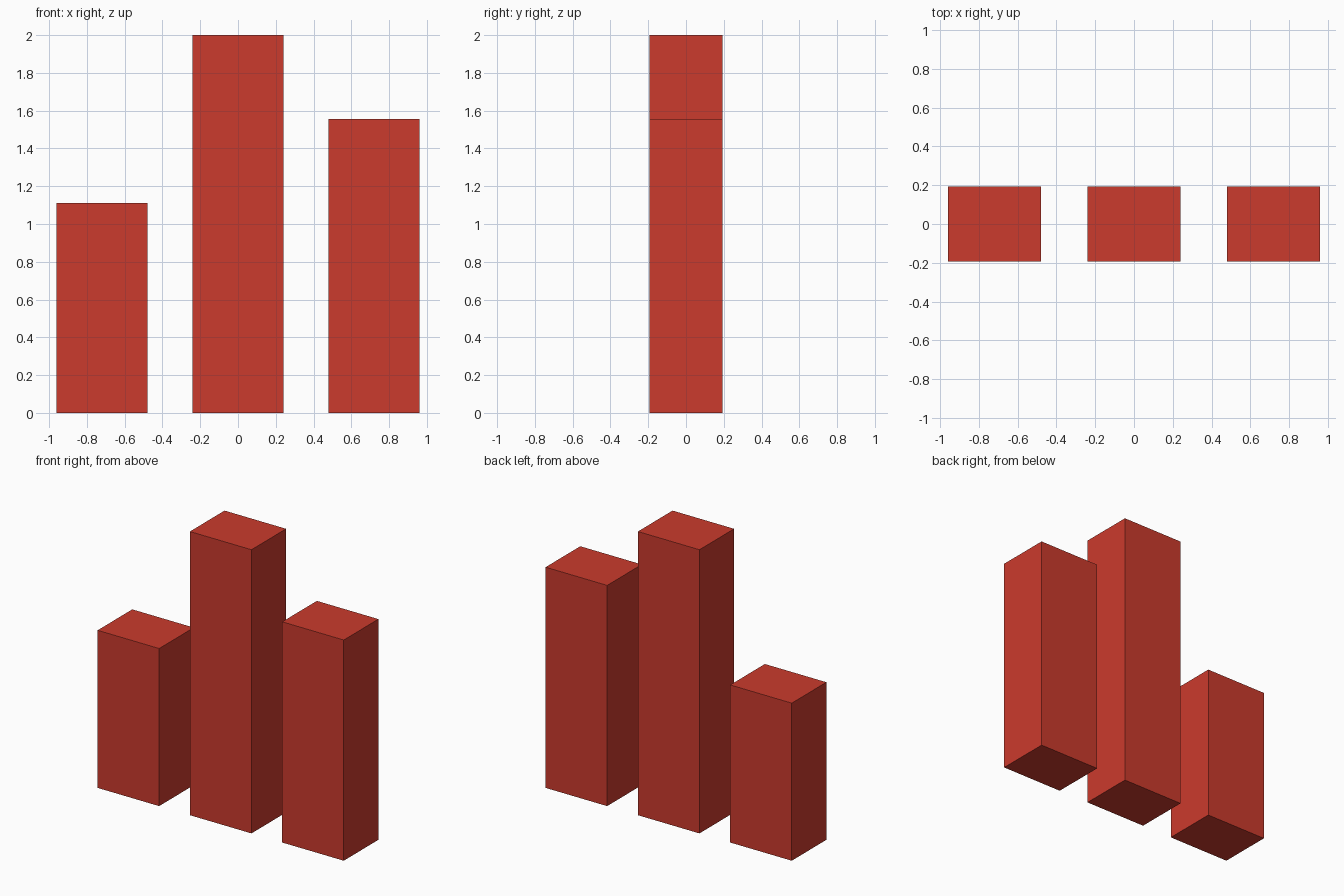
import bpy

if "Cube" in bpy.data.objects:
    bpy.data.objects.remove(bpy.data.objects["Cube"])

WIDTH, DEPTH, SPACING = 0.48, 0.386, 0.72

red = bpy.data.materials.new("red")
red.diffuse_color = (0.597, 0.043, 0.026, 1.0)
red.use_nodes = True
red.node_tree.nodes["Principled BSDF"].inputs["Base Color"].default_value = red.diffuse_color


def bar(name, x, height):
    """Upright box standing on the ground."""
    bpy.ops.mesh.primitive_cube_add(size=1, location=(x, 0, height / 2))
    obj = bpy.context.object
    obj.name = name
    obj.scale = (WIDTH, DEPTH, height)
    bpy.ops.object.transform_apply(location=False, rotation=False, scale=True)
    obj.data.materials.append(red)


# Three chart bars, left to right
for i, (name, height) in enumerate([("left_bar", 1.111),
                                    ("middle_bar", 2.0),
                                    ("right_bar", 1.556)]):
    bar(name, (i - 1) * SPACING, height)
